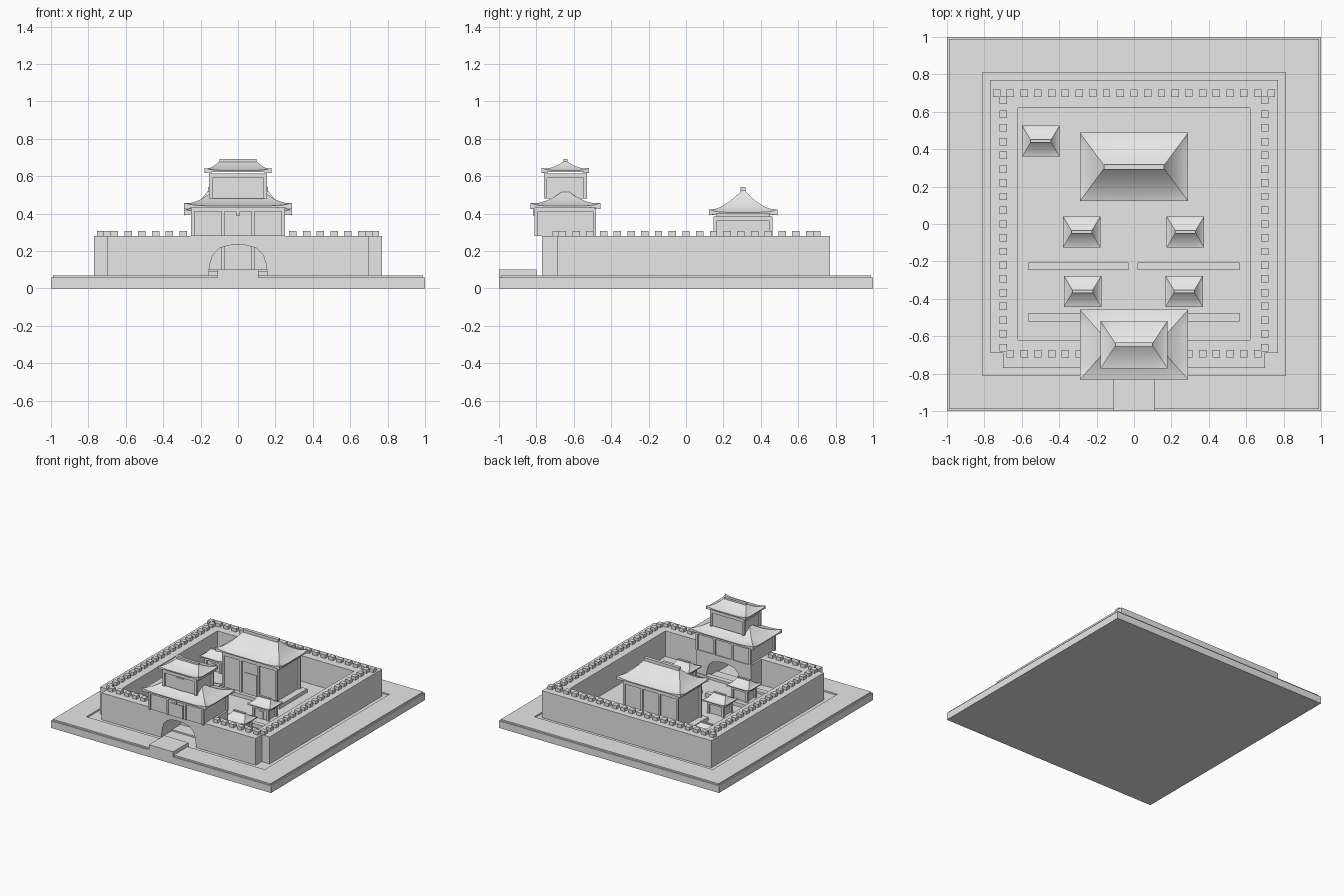
import bpy, bmesh

cube = bpy.data.objects.get("Cube")
if cube:
    bpy.data.objects.remove(cube)

stone = bpy.data.materials.new("pale_grey_stone")
stone.use_nodes = True
GREY = (0.8, 0.8, 0.8, 1)
stone.diffuse_color = GREY
stone.node_tree.nodes["Principled BSDF"].inputs["Base Color"].default_value = GREY


def finish(name, bm, smooth=False):
    bmesh.ops.recalc_face_normals(bm, faces=bm.faces[:])
    mesh = bpy.data.meshes.new(name)
    bm.to_mesh(mesh)
    bm.free()
    mesh.materials.append(stone)
    obj = bpy.data.objects.new(name, mesh)
    bpy.context.collection.objects.link(obj)
    if smooth:
        bpy.ops.object.select_all(action='DESELECT')
        obj.select_set(True)
        bpy.context.view_layer.objects.active = obj
        bpy.ops.object.shade_smooth_by_angle(angle=0.35)
    return obj


def add_box(bm, x0, x1, y0, y1, z0, z1):
    verts = bmesh.ops.create_cube(bm, size=1)["verts"]
    for v in verts:
        v.co.x = x1 if v.co.x > 0 else x0
        v.co.y = y1 if v.co.y > 0 else y0
        v.co.z = z1 if v.co.z > 0 else z0


def boxes(name, *specs):
    bm = bmesh.new()
    for spec in specs:
        add_box(bm, *spec)
    return finish(name, bm)


def arched_block(name, half, y0, y1, top):
    """Wall block with an arched passage, extruded along y."""
    arch = [(0.16, 0.06), (0.15, 0.13), (0.135, 0.18), (0.1, 0.215), (0.05, 0.23)]
    side = [(half, top), (half, 0.06)] + arch
    outline = side + [(0, 0.235)] + [(-x, z) for x, z in reversed(side)]
    bm = bmesh.new()
    face = bm.faces.new([bm.verts.new((x, y0, z)) for x, z in outline])
    ext = bmesh.ops.extrude_face_region(bm, geom=[face])
    for v in ext["geom"]:
        if isinstance(v, bmesh.types.BMVert):
            v.co.y = y1
    return finish(name, bm)


def roof(name, cx, cy, hx, hy, ridge, eave, apex, flare, ridge_h):
    """Concave hipped roof with flared corners and a ridge beam."""
    bm = bmesh.new()
    steps, n = 10, 12

    def ring(t, z, lift):
        w, d = hx + (ridge - hx) * t, hy + (0.008 - hy) * t
        corners = [(-1, -1), (1, -1), (1, 1), (-1, 1)]
        out = []
        for i, (ax, ay) in enumerate(corners):
            bx, by = corners[(i + 1) % 4]
            for k in range(n):
                s = k / n
                up = lift * abs(2 * s - 1) ** 6
                out.append(bm.verts.new((cx + w * (ax + (bx - ax) * s),
                                         cy + d * (ay + (by - ay) * s), z + up)))
        return out

    rings = [ring(0.25, eave - 0.004, 0), ring(0, eave - 0.004, -flare * 0.5)]
    for i in range(steps + 1):
        t = i / steps
        rise = (apex - eave) * (0.4 * t + 0.6 * t * t)
        rings.append(ring(t, eave + 0.004 + rise, flare * (1 - t) ** 4))
    for a, b in zip(rings, rings[1:]):
        for k in range(len(a)):
            j = (k + 1) % len(a)
            bm.faces.new((a[k], a[j], b[j], b[k]))
    bm.faces.new(rings[0])
    bm.faces.new(rings[-1])
    finish(name, bm, True)
    if ridge_h:
        r, w = ridge, min(0.014, ridge_h * 0.7)
        boxes(name + "_ridge", (cx - r, cx + r, cy - w, cy + w, apex - 0.012, apex + ridge_h))


def storey(name, cx, cy, hx, hy, z0, z1, door_w, door_h, cols):
    """Walls, corner and front columns, brackets, top beam and doors."""
    wx, wy = hx - 0.015, hy - 0.012
    boxes(name + "_walls", (cx - wx, cx + wx, cy - wy, cy + wy, z0, z1))
    boxes(name + "_beam", (cx - hx, cx + hx, cy - hy, cy + hy, z1 - 0.025, z1))
    bm = bmesh.new()
    r = 0.009
    for i in range(cols):
        x = cx - hx + r + (2 * hx - 2 * r) * i / (cols - 1)
        for y in (cy - hy + r, cy + hy - r):
            add_box(bm, x - r, x + r, y - r, y + r, z0, z1)
    finish(name + "_columns", bm)
    boxes(name + "_doors", *[(cx + s * door_w / 2 - door_w / 2, cx + s * door_w / 2 + door_w / 2,
                              cy - wy - 0.005, cy - wy, z0, z0 + door_h) for s in (-1, 1)])


# Ground slab, raised rim around the dry moat, courtyard and bridge
boxes("ground_slab", (-1, 1, -1, 1, 0, 0.058))
R, M = 0.99, 0.81
boxes("moat_rim", (-R, R, M, R, 0.058, 0.07), (-R, R, -R, -M, 0.058, 0.07),
      (-R, -M, -M, M, 0.058, 0.07), (M, R, -M, M, 0.058, 0.07))
boxes("courtyard", (-0.63, 0.63, -0.63, 0.63, 0.058, 0.07))
boxes("bridge", (-0.11, 0.11, -1, -0.8, 0.058, 0.1))

# City wall
W, I, TOP = 0.77, 0.62, 0.28
for side, s in (("left", 1), ("right", -1)):
    x0, x1 = sorted((s * I, s * W))
    boxes(side + "_wall", (x0, x1, -0.69, W, 0.058, TOP))
boxes("back_wall", (-I, I, I, W, 0.058, TOP))
arched_block("front_wall", 0.70, -W, -I, TOP)
arched_block("gate_passage", 0.25, -I, -0.485, TOP)

# Battlements
bm = bmesh.new()
STEP, m = 0.0735, 0.02
spots = [(STEP * i, 0.70) for i in range(-10, 11)]
for i in range(-9, 10):
    spots += [(-0.70, STEP * i), (0.70, STEP * i)]
    if abs(i) > 3:
        spots.append((STEP * i, -0.695))
for x, y in spots:
    add_box(bm, x - m, x + m, y - m, y + m, TOP, 0.307)
finish("battlements", bm)

# Low courtyard walls
boxes("low_inner_wall", (-0.565, -0.03, -0.245, -0.207, 0.07, 0.1),
      (0.02, 0.565, -0.245, -0.207, 0.07, 0.1))
boxes("low_front_wall", (-0.565, 0.565, -0.52, -0.477, 0.07, 0.09))

# Gate tower
GY = -0.645
storey("gate_lower", 0, GY, 0.25, 0.165, TOP, 0.435, 0.06, 0.105, 4)
roof("gate_lower_roof", 0, GY, 0.29, 0.187, 0.13, 0.437, 0.52, 0.016, 0)
storey("gate_upper", 0, GY, 0.155, 0.115, 0.48, 0.615, 0.035, 0.1, 2)
roof("gate_upper_roof", 0, GY, 0.18, 0.127, 0.1, 0.627, 0.675, 0.014, 0.016)
boxes("gate_plaque", (-0.01, 0.01, GY - 0.172, GY - 0.16, 0.39, 0.43))

# Main hall on its terrace
HY = 0.305
boxes("hall_terrace", (-0.29, 0.29, 0.125, 0.485, 0.07, 0.1))
storey("hall", 0, HY, 0.25, 0.158, 0.1, 0.385, 0.06, 0.17, 4)
roof("hall_roof", 0, HY, 0.29, 0.183, 0.16, 0.403, 0.52, 0.016, 0.022)
boxes("hall_wall_top", (-0.23, 0.23, 0.16, 0.45, 0.38, 0.405))

# Side pavilions
for i, (x, y) in enumerate([(-0.28, -0.042), (0.275, -0.042), (-0.275, -0.36),
                            (0.268, -0.36), (-0.498, 0.443)]):
    name = "pavilion_%d" % (i + 1)
    storey(name, x, y, 0.075, 0.06, 0.07, 0.172, 0.02, 0.06, 2)
    roof(name + "_roof", x, y, 0.1, 0.083, 0.055, 0.175, 0.22, 0.008, 0.012)
